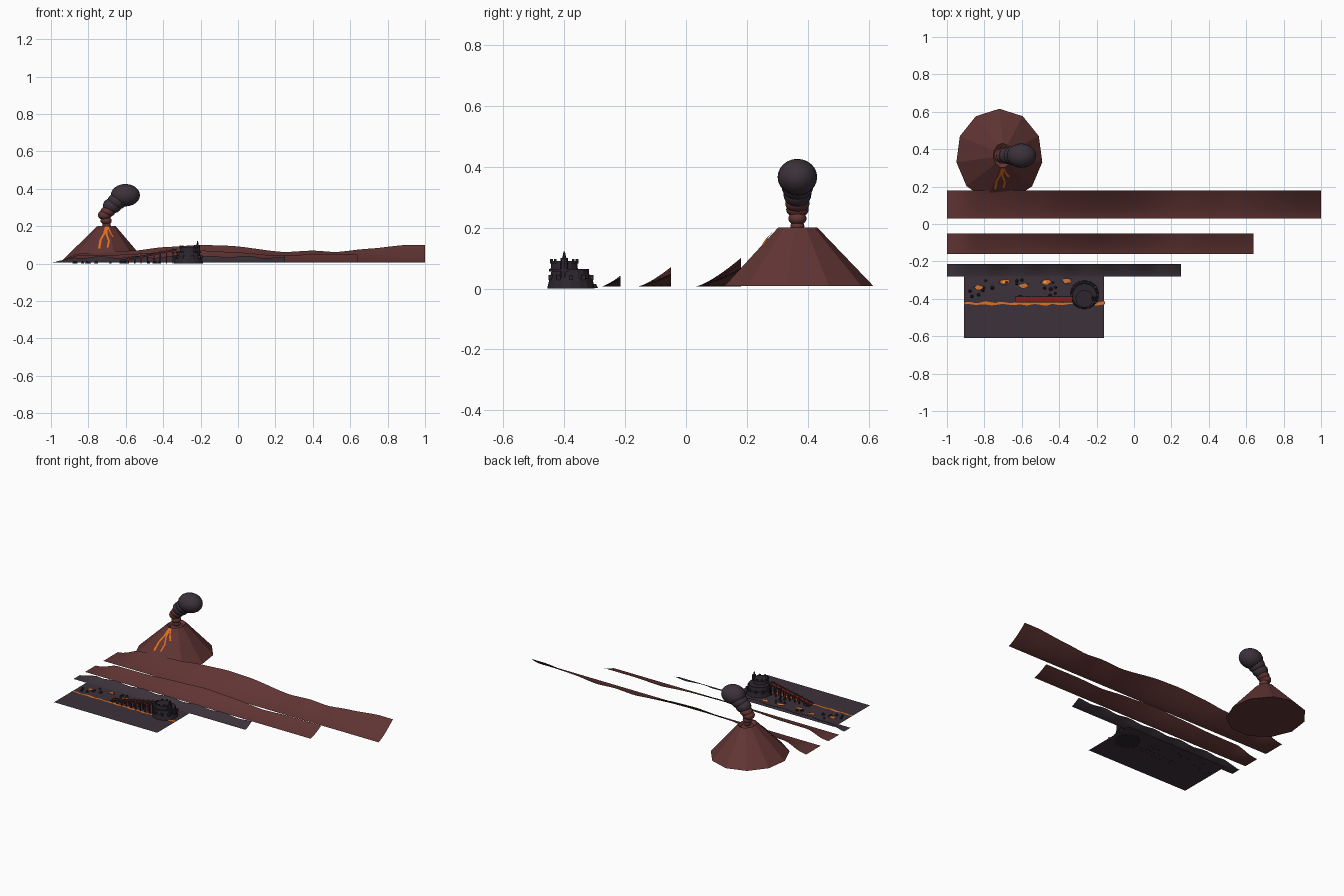
import bpy, bmesh, math, random
from mathutils import Vector, Matrix
from mathutils.bvhtree import BVHTree

if "Cube" in bpy.data.objects:
    bpy.data.objects.remove(bpy.data.objects["Cube"])

random.seed(4)


def mat(name, r, g, b):
    m = bpy.data.materials.new(name)
    m.diffuse_color = tuple((c / 255 / 12.92 if c < 11 else ((c / 255 + .055) / 1.055) ** 2.4) for c in (r, g, b)) + (1,)
    m.use_nodes = True
    m.node_tree.nodes["Principled BSDF"].inputs["Base Color"].default_value = m.diffuse_color
    return m


BROWN = mat("brown rock", 96, 52, 51)
ASH = mat("dark ash", 60, 50, 58)
BLACK = mat("black stone", 44, 38, 46)
ORANGE = mat("lava orange", 226, 112, 30)
YELLOW = mat("lava yellow", 245, 190, 80)
RED = mat("dark red", 130, 32, 28)
TAN = mat("pale tan", 165, 135, 110)


def finish(name, bm, m, smooth=False):
    me = bpy.data.meshes.new(name)
    bmesh.ops.recalc_face_normals(bm, faces=bm.faces)
    for f in bm.faces:
        f.smooth = smooth
    bm.to_mesh(me)
    bm.free()
    ob = bpy.data.objects.new(name, me)
    me.materials.append(m)
    bpy.context.collection.objects.link(ob)
    return ob


def up(bm):
    for f in bm.faces:
        f.normal_update()
        if f.normal.z < 0:
            f.normal_flip()


def curve(pts, x):
    # smooth height between control points
    for (x0, h0), (x1, h1) in zip(pts, pts[1:]):
        if x <= x1:
            t = (x - x0) / (x1 - x0)
            t = t * t * (3 - 2 * t) * .5 + t * .5
            return h0 + (h1 - h0) * t
    return pts[-1][1]


def ridge(name, x1, y0, y1, pts, m, wave=0):
    nx, ny = 60, 8
    bm = bmesh.new()
    rows = []
    for i in range(nx + 1):
        x = -1 + (x1 + 1) * i / nx
        h = curve(pts, x) + wave * math.sin(x * 32) * min(1, (x + 1) * 6)
        rows.append([bm.verts.new((x, y0 + (y1 - y0) * j / ny,
                                   .006 + max(h - .006, 0) * (j / ny) ** 1.35)) for j in range(ny + 1)])
    for a, b in zip(rows, rows[1:]):
        for j in range(ny):
            bm.faces.new((a[j], b[j], b[j + 1], a[j + 1]))
    ob = finish(name, bm, m, True)
    return ob


def cone(name, x, y, r1, r2, z0, z1, m, n=12):
    bm = bmesh.new()
    bmesh.ops.create_cone(bm, cap_ends=True, segments=n, radius1=r1, radius2=r2, depth=z1 - z0,
                          matrix=Matrix.Translation((x, y, (z0 + z1) / 2)))
    return finish(name, bm, m)


def ball(name, c, r, m):
    bm = bmesh.new()
    bmesh.ops.create_uvsphere(bm, u_segments=20, v_segments=12, radius=1,
                              matrix=Matrix.Translation(c) @ Matrix.Diagonal((*r, 1)))
    return finish(name, bm, m, True)


def box(name, c, s, m, tilt=0):
    bm = bmesh.new()
    bmesh.ops.create_cube(bm, size=1, matrix=Matrix.Translation(c) @ Matrix.Rotation(tilt, 4, 'Y')
                          @ Matrix.Diagonal((*s, 1)))
    return finish(name, bm, m)


def blob(name, x, y, z, rx, ry, m, n=10):
    bm = bmesh.new()
    vs = []
    for k in range(n):
        a, w = math.tau * k / n, random.uniform(.7, 1.15)
        vs.append(bm.verts.new((x + rx * w * math.cos(a), y + ry * w * math.sin(a), z)))
    bm.faces.new(vs)
    return finish(name, bm, m)


# ground plate
bm = bmesh.new()
bm.faces.new([bm.verts.new(p) for p in ((-.91, -.61, .003), (-.16, -.61, .003), (-.16, -.24, .003), (-.91, -.24, .003))])
up(bm)
finish("ground", bm, ASH)

# three rows of hills
ridge("near_hills", .25, -.28, -.215, [(-1, .004), (-.95, .015), (-.87, .034), (-.4, .036), (0, .038), (.25, .032)], ASH, .005)
ridge("middle_hills", .64, -.16, -.05, [(-1, .004), (-.96, .01), (-.85, .045), (-.65, .047), (-.4, .06), (-.2, .07),
                                        (0, .06), (.22, .042), (.4, .05), (.64, .05)], BROWN)
ridge("far_hills", 1, .03, .18, [(-1, .004), (-.96, .012), (-.85, .055), (-.55, .07), (-.4, .088), (-.2, .1), (-.05, .096),
                                 (.25, .062), (.4, .07), (.52, .062), (.7, .08), (.9, .1), (1, .1)], BROWN)

# eleven-sided volcano with a sunken crater
bm = bmesh.new()
rings = []
for cx, cy, rx, ry, z in ((-.72, .366, .232, .25, .008), (-.703, .366, .05, .066, .2), (-.703, .366, .035, .045, .185)):
    rings.append([bm.verts.new((cx + rx * math.cos(a), cy + ry * math.sin(a), z))
                  for a in (math.pi / 2 + math.tau * k / 11 for k in range(11))])
for a, b in zip(rings, rings[1:]):
    for k in range(11):
        bm.faces.new((a[k], a[(k + 1) % 11], b[(k + 1) % 11], b[k]))
bm.faces.new(rings[0])
bm.faces.new(rings[2])
tree = BVHTree.FromBMesh(bm)
finish("volcano", bm, BROWN)


# lava streams laid on the slope
def stream(name, pts, w):
    bm = bmesh.new()
    prev = None
    for (x0, z0), (x1, z1) in zip(pts, pts[1:]):
        for i in range(7):
            t = i / 6
            x, z = x0 + (x1 - x0) * t, z0 + (z1 - z0) * t
            pair = []
            for s in (-w, w):
                hit = tree.ray_cast(Vector((x + s, -2, z)), Vector((0, 1, 0)))[0]
                pair.append(bm.verts.new((x + s, hit.y - .004, z + .002)))
            if prev:
                bm.faces.new((prev[0], pair[0], pair[1], prev[1]))
            prev = pair
    for f in bm.faces:
        f.normal_update()
        if f.normal.y > 0:
            f.normal_flip()
    finish(name, bm, ORANGE)


stream("lava_stream_left", [(-.705, .197), (-.715, .16), (-.735, .125), (-.742, .08)], .006)
stream("lava_stream_middle", [(-.7, .197), (-.703, .155), (-.69, .12), (-.697, .085)], .005)
stream("lava_stream_right", [(-.695, .197), (-.685, .17), (-.668, .14)], .004)

# smoke plume drifting to the right
for i, (x, z, r) in enumerate(((-.703, .205, .023), (-.705, .23, .03), (-.712, .26, .037), (-.695, .28, .04))):
    ball(f"smoke_low_{i}", (x, .366, z), (r, r, r * .75), BROWN)
for i, (x, z, rx, ry, rz) in enumerate(((-.672, .31, .05, .046, .042), (-.645, .335, .052, .052, .045),
                                        (-.602, .366, .078, .065, .06))):
    ball(f"smoke_high_{i}", (x, .366, z), (rx, ry, rz), ASH)

# lava river across the ground
bm = bmesh.new()
prev = None
for i in range(41):
    x = -.91 + .755 * i / 40
    w = random.uniform(.004, .009)
    y = -.425 + .003 * math.sin(i * 1.3)
    pair = [bm.verts.new((x, y - w, .006)), bm.verts.new((x, y + w, .006))]
    if prev:
        bm.faces.new((prev[0], pair[0], pair[1], prev[1]))
    prev = pair
up(bm)
finish("lava_river", bm, ORANGE)

# lava pools and scattered rocks
for i, (x, y) in enumerate(((-.83, -.34), (-.69, -.31), (-.59, -.33), (-.47, -.31), (-.36, -.305))):
    blob(f"pool_rim_{i}", x, y, .005, .034, .019, BLACK)
    blob(f"pool_{i}", x, y, .007, .025, .012, ORANGE)
    blob(f"pool_core_{i}", x - .006, y, .009, .009, .005, YELLOW if i % 2 else TAN)
for i in range(18):
    x, y, r = random.uniform(-.88, -.36), random.uniform(-.39, -.29), random.uniform(.006, .012)
    cone(f"rock_{i}", x, y, r, r * .4, .002, .004 + r, BLACK, 6)

# ramp rising to the fortress, with rails, posts and lamps
L, slope = .31, math.atan2(.06, .3)
box("ramp_deck", (-.48, -.403, .042), (L, .026, .005), RED, -slope)
for s, y in enumerate((-.418, -.388)):
    box(f"ramp_rail_{s}", (-.48, y, .046), (L, .005, .008), BLACK, -slope)
    for i in range(9):
        x = -.62 + .034 * i
        z = .042 + (x + .48) * .2
        box(f"ramp_post_{s}_{i}", (x, y, (z + .012) / 2), (.006, .006, z + .012), RED if i % 2 else BLACK)
        box(f"ramp_lamp_{s}_{i}", (x, y, z + .014), (.006, .006, .005), TAN if i % 3 else ORANGE)

# round tiered fortress
X, Y = -.265, -.378
cone("fort_base", X, Y, .078, .07, 0, .035, BLACK, 16)
cone("fort_wall", X, Y - .003, .066, .06, .035, .062, BLACK, 16)
cone("fort_ledge", X, Y - .006, .066, .066, .056, .064, BLACK, 16)
cone("fort_keep", X, Y - .022, .045, .042, .062, .088, BLACK, 12)
cone("fort_crown", X, Y - .022, .047, .047, .082, .09, BLACK, 12)
for k in range(8):
    a = math.tau * k / 8
    box(f"battlement_{k}", (X + .042 * math.cos(a), Y - .022 + .042 * math.sin(a), .093), (.009, .009, .009), BLACK)
for k in range(10):
    a = math.tau * k / 10
    box(f"wall_block_{k}", (X + .07 * math.cos(a), Y + .07 * math.sin(a), .036), (.014, .014, .016), BLACK)
cone("side_tower", -.216, -.4, .014, .012, .035, .1, BLACK, 8)
cone("tower_spire", -.216, -.4, .007, .002, .1, .122, BLACK, 6)
